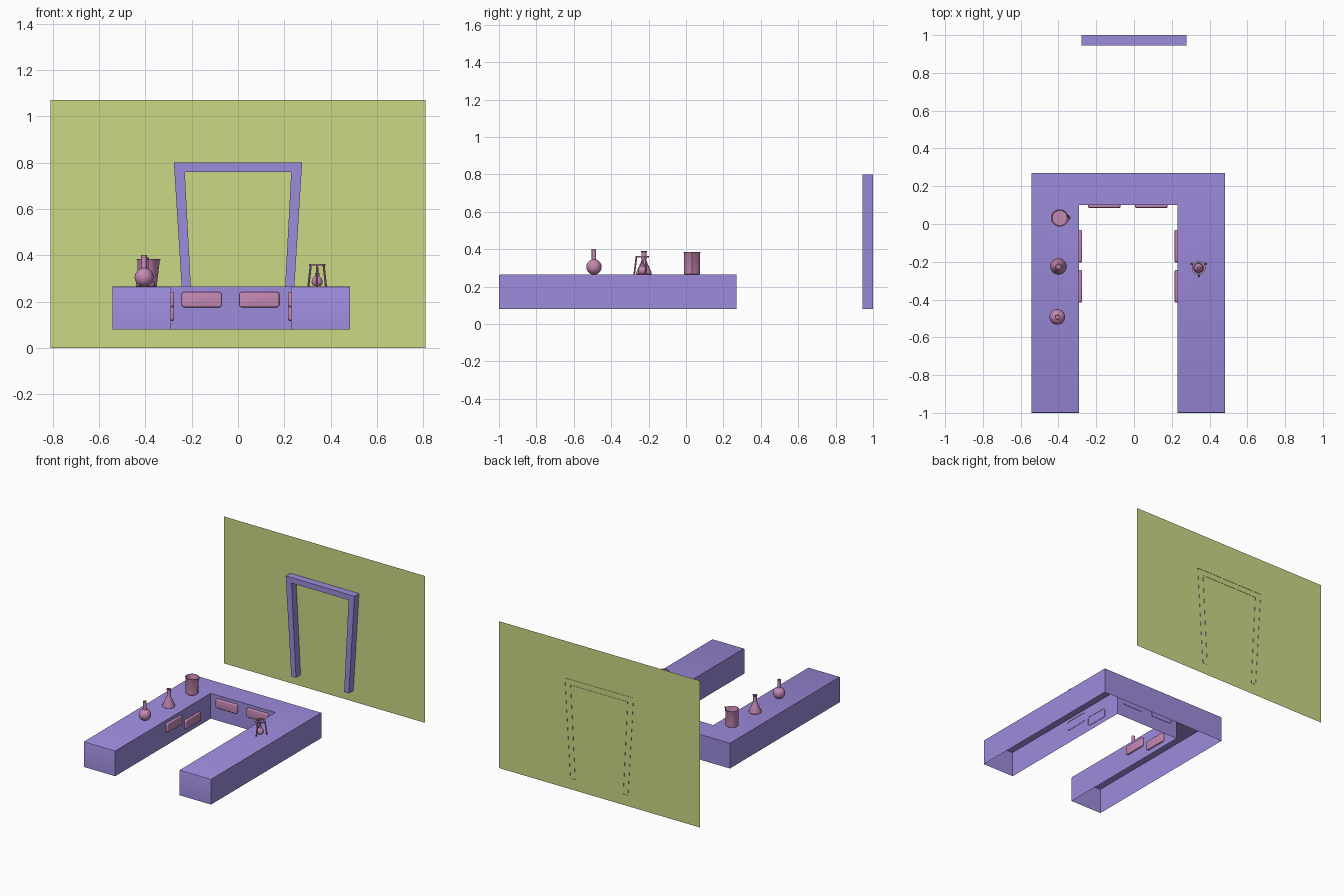
import bpy, bmesh, math
from mathutils import Matrix, Vector

if "Cube" in bpy.data.objects:
    bpy.data.objects.remove(bpy.data.objects["Cube"])


def material(name, rgb):
    m = bpy.data.materials.new(name)
    m.diffuse_color = (*rgb, 1)
    m.use_nodes = True
    m.node_tree.nodes["Principled BSDF"].inputs["Base Color"].default_value = m.diffuse_color
    return m


OLIVE = material("wall_olive", (0.60, 0.69, 0.24))
PURPLE = material("counter_purple", (0.34, 0.26, 0.72))
PINK = material("glass_pink", (0.55, 0.25, 0.45))


def finish(bm, name, mat, smooth=True):
    bm.normal_update()
    me = bpy.data.meshes.new(name)
    bm.to_mesh(me)
    bm.free()
    ob = bpy.data.objects.new(name, me)
    bpy.context.collection.objects.link(ob)
    me.materials.append(mat)
    if smooth:
        bpy.ops.object.select_all(action='DESELECT')
        ob.select_set(True)
        bpy.context.view_layer.objects.active = ob
        bpy.ops.object.shade_smooth_by_angle(angle=math.radians(35))
    return ob


def open_prism(pts, sweep):
    """One capped outline with side walls; the far end stays open."""
    bm = bmesh.new()
    near = [bm.verts.new(p) for p in pts]
    far = [bm.verts.new(Vector(p) + Vector(sweep)) for p in pts]
    bm.faces.new(near)
    n = len(pts)
    for i in range(n):
        j = (i + 1) % n
        bm.faces.new((near[j], near[i], far[i], far[j]))
    return bm


def lathe(profile, loc, steps=32):
    bm = bmesh.new()
    vs = [bm.verts.new((r, 0, z)) for r, z in profile]
    es = [bm.edges.new(e) for e in zip(vs, vs[1:])]
    bmesh.ops.spin(bm, geom=vs + es, cent=(0, 0, 0), axis=(0, 0, 1),
                   angle=2 * math.pi, steps=steps, use_duplicate=False)
    bmesh.ops.remove_doubles(bm, verts=bm.verts, dist=1e-5)
    bmesh.ops.recalc_face_normals(bm, faces=bm.faces)
    bmesh.ops.translate(bm, verts=bm.verts, vec=loc)
    return bm


# Back wall
bm = bmesh.new()
bm.faces.new([bm.verts.new((x, 0.998, z))
              for x, z in ((-0.81, 0), (0.81, 0), (0.81, 1.07), (-0.81, 1.07))])
finish(bm, "back_wall", OLIVE, False)

# Tapered door frame, open at the back
half = [(0.194, 0.08), (0.232, 0.08), (0.277, 0.80)]
outline = half + [(-x, z) for x, z in reversed(half)] + [(-0.23, 0.76), (0.23, 0.76)]
finish(open_prism([(x, 0.945, z) for x, z in outline], (0, 0.055, 0)),
       "door_frame", PURPLE, False)

# U-shaped counter, open underneath
TOP = 0.264
u = [(-0.543, -1), (-0.29, -1), (-0.29, 0.10), (0.23, 0.10),
     (0.23, -1), (0.483, -1), (0.483, 0.27), (-0.543, 0.27)]
bm = open_prism([(x, y, TOP) for x, y in u], (0, 0, 0.08 - TOP))
front = [e for e in bm.edges
         if all(abs(v.co.y + 1) < 1e-4 and v.co.z > 0.2 for v in e.verts)]
bmesh.ops.bevel(bm, geom=front, offset=0.006, segments=2, profile=0.5, affect='EDGES')
finish(bm, "counter", PURPLE)


# Rounded drawer fronts
def drawer(name, loc, turn):
    bm = bmesh.new()
    bmesh.ops.create_cube(bm, size=1, matrix=Matrix.Translation((0, -0.006, 0))
                          @ Matrix.Diagonal((0.173, 0.017, 0.066, 1)))
    bmesh.ops.bevel(bm, geom=[e for e in bm.edges
                              if abs(e.verts[0].co.y - e.verts[1].co.y) > 0.01],
                    offset=0.012, segments=4, profile=0.5, affect='EDGES')
    back = [f for f in bm.faces if all(v.co.y > 0 for v in f.verts)]
    bmesh.ops.delete(bm, geom=back, context='FACES_ONLY')
    rim = [e for e in bm.edges if all(v.co.y < -0.01 for v in e.verts)]
    bmesh.ops.bevel(bm, geom=rim, offset=0.006, segments=3, profile=0.5, affect='EDGES')
    bm.transform(Matrix.Translation(loc) @ Matrix.Rotation(math.radians(turn), 4, 'Z'))
    finish(bm, name, PINK)


HIGH, LOW = 0.208, 0.150
drawer("back_drawer_left", (-0.157, 0.10, HIGH), 0)
drawer("back_drawer_right", (0.092, 0.10, HIGH), 0)
for side, x, turn in (("left", -0.29, 90), ("right", 0.23, -90)):
    drawer(side + "_drawer_front", (x, -0.330, HIGH), turn)
    drawer(side + "_drawer_rear", (x, -0.117, LOW), turn)

# Beaker with a pulled pouring lip
bm = lathe([(0, 0), (0.038, 0), (0.042, 0.004), (0.042, 0.112), (0.046, 0.120),
            (0.042, 0.120), (0.039, 0.112), (0.039, 0.006), (0, 0.006)], (0, 0, 0))
for v in bm.verts:
    a = math.atan2(v.co.y, v.co.x)
    if v.co.z > 0.11 and abs(a) < 0.5:
        v.co.x += 0.013 * (1 + math.cos(a * math.pi / 0.5)) / 2
bmesh.ops.translate(bm, verts=bm.verts, vec=(-0.393, 0.032, TOP))
finish(bm, "beaker", PINK)

# Conical flask
finish(lathe([(0, 0), (0.038, 0), (0.042, 0.004), (0.041, 0.012), (0.016, 0.068),
              (0.013, 0.078), (0.013, 0.120), (0.016, 0.123), (0.016, 0.126),
              (0.011, 0.126), (0.011, 0.08), (0, 0.075)], (-0.40, -0.225, TOP)),
       "conical_flask", PINK)

# Round flask
ball = [(0.041 * math.sin(t), 0.041 - 0.041 * math.cos(t))
        for t in (math.radians(a) for a in range(0, 163, 18))]
finish(lathe(ball + [(0.012, 0.085), (0.012, 0.137), (0.009, 0.137), (0.009, 0.085),
                     (0, 0.08)], (-0.406, -0.492, TOP)), "round_flask", PINK)

# Tripod stand: ring and three splayed legs
C = Vector((0.342, -0.233, TOP))
finish(lathe([(0.026, 0.091), (0.036, 0.091), (0.036, 0.099), (0.026, 0.099),
              (0.026, 0.091)], C), "tripod_ring", PINK)
for i, deg in enumerate((30, 150, 270)):
    d = Vector((math.cos(math.radians(deg)), math.sin(math.radians(deg)), 0))
    a = C + d * 0.044
    b = C + d * 0.032 + Vector((0, 0, 0.094))
    bm = bmesh.new()
    bmesh.ops.create_cone(bm, cap_ends=True, segments=10, radius1=0.0045, radius2=0.0045,
                          depth=(b - a).length,
                          matrix=Matrix.Translation((a + b) / 2)
                          @ (b - a).to_track_quat('Z', 'Y').to_matrix().to_4x4())
    finish(bm, f"tripod_leg_{i + 1}", PINK)

# Small burner under the tripod
finish(lathe([(0, 0.003), (0.016, 0.003), (0.023, 0.014), (0.024, 0.024), (0.020, 0.036),
              (0.010, 0.046), (0.010, 0.058), (0.005, 0.060), (0.005, 0.082),
              (0, 0.084)], C), "burner", PINK)
